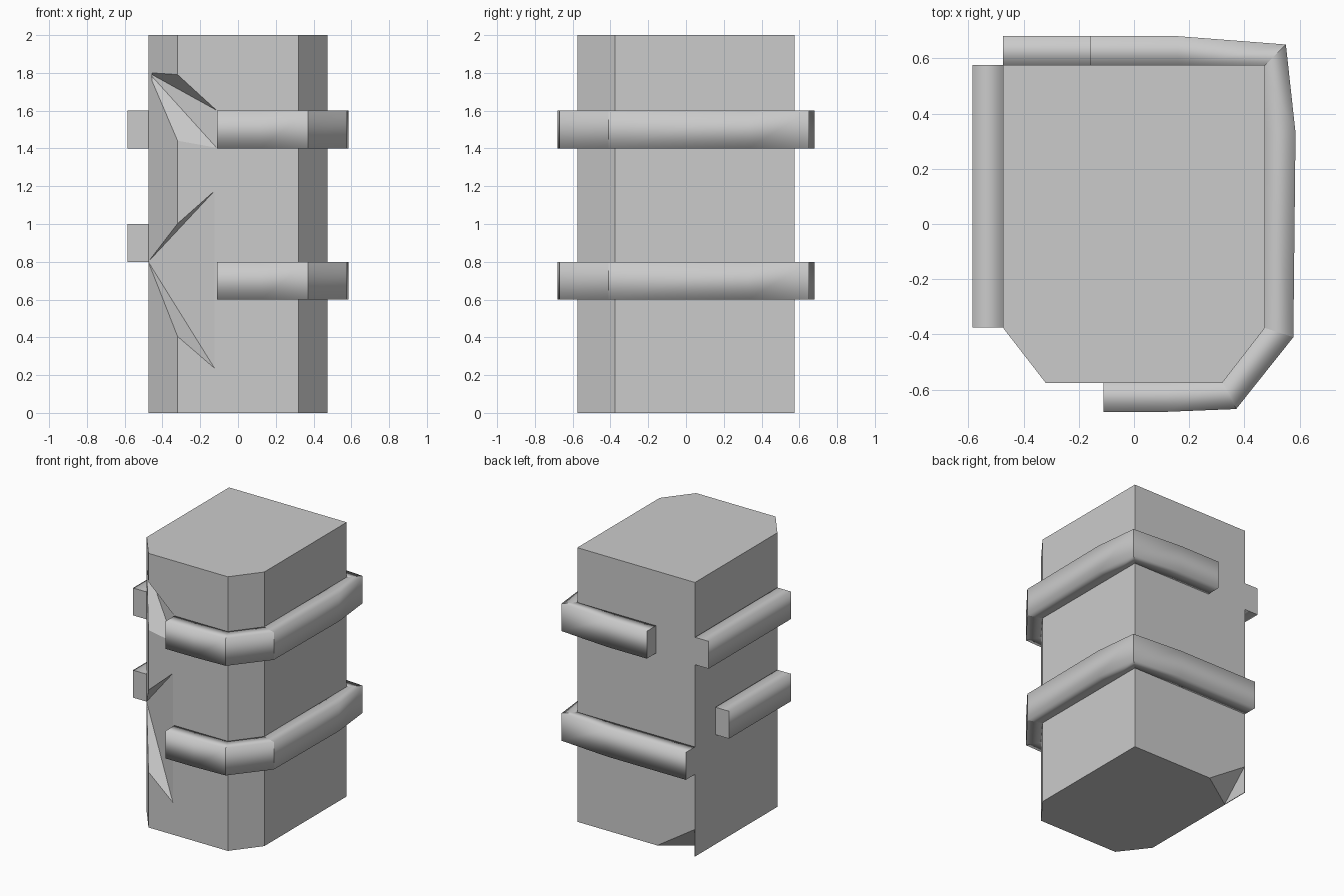
import bpy, bmesh

if "Cube" in bpy.data.objects:
    bpy.data.objects.remove(bpy.data.objects["Cube"])


def finish(name, bm):
    bmesh.ops.recalc_face_normals(bm, faces=bm.faces[:])
    me = bpy.data.meshes.new(name)
    bm.to_mesh(me)
    bm.free()
    ob = bpy.data.objects.new(name, me)
    bpy.context.collection.objects.link(ob)
    return ob


# Main column: square plan with two chamfered front corners
def column():
    plan = [(-.475, .575), (-.475, -.375), (-.32, -.575),
            (.32, -.575), (.475, -.375), (.475, .575)]
    bm = bmesh.new()
    f = bm.faces.new([bm.verts.new((x, y, 0)) for x, y in plan])
    up = bmesh.ops.extrude_face_region(bm, geom=[f])["geom"]
    bmesh.ops.translate(bm, vec=(0, 0, 2),
                        verts=[v for v in up if isinstance(v, bmesh.types.BMVert)])
    return finish("column", bm)


# Raised band: rectangular section swept between an inner and an outer path
def band(name, inner, outer, z0, height=.2):
    bm = bmesh.new()
    rings = [[bm.verts.new(p) for p in
              ((a[0], a[1], z0), (b[0], b[1], z0),
               (b[0], b[1], z0 + height), (a[0], a[1], z0 + height))]
             for a, b in zip(inner, outer)]
    for r, s in zip(rings, rings[1:]):
        for i in range(4):
            j = (i + 1) % 4
            bm.faces.new((r[i], r[j], s[j], s[i])).smooth = True
    for cap in (rings[0], rings[-1]):
        for e in bm.faces.new(cap).edges:
            e.smooth = False
    # crisp creases where the band turns a corner
    for k in range(1, len(rings) - 1):
        if inner[k] in ((.32, -.57), (.47, -.375), (.47, .57)):
            for i in range(4):
                e = bm.edges.get((rings[k][i], rings[k][(i + 1) % 4]))
                if e:
                    e.smooth = False
    return finish(name, bm)


# Chip: convex hull cutter subtracted from the column
def chip(target, name, pts):
    bm = bmesh.new()
    for p in pts:
        bm.verts.new(p)
    bmesh.ops.convex_hull(bm, input=bm.verts[:])
    cut = finish(name, bm)
    cut.hide_render = True
    cut.hide_viewport = True
    m = target.modifiers.new(name, 'BOOLEAN')
    m.operation = 'DIFFERENCE'
    m.solver = 'EXACT'
    m.object = cut


body = column()
chip(body, "lower_front_chip_cutter",
     [(-.475, -.375, .8), (-.325, -.582, .4), (-.325, -.582, 1.0),
      (-.12, -.577, 1.18), (-.12, -.577, .23)])
chip(body, "upper_front_chip_cutter",
     [(-.472, -.377, 1.8), (-.325, -.582, 1.8), (-.325, -.582, 1.43),
      (-.11, -.577, 1.6), (-.11, -.577, 1.4)])
chip(body, "rear_base_chip_cutter",
     [(-.16, .58, -.002), (-.47, .58, .2), (-.47, .58, -.002),
      (-.47, .37, -.002)])

# Wrap-around bands on front, right and back
for label, z, end in (("lower", .6, -.475), ("upper", 1.4, -.16)):
    inner = [(-.11, -.57), (.12, -.57), (.32, -.57), (.47, -.375),
             (.47, .33), (.47, .57), (.16, .57), (end, .57)]
    outer = [(-.11, -.68), (.12, -.68), (.37, -.67), (.577, -.41),
             (.585, .33), (.55, .65), (.16, .68), (end, .68)]
    band(label + "_wrap_band", inner, outer, z)

# Short bands on the left face
for label, z, start in (("lower", .8, .34), ("upper", 1.4, .575)):
    band(label + "_left_band", [(-.47, start), (-.47, -.375)],
         [(-.585, start), (-.585, -.375)], z)
